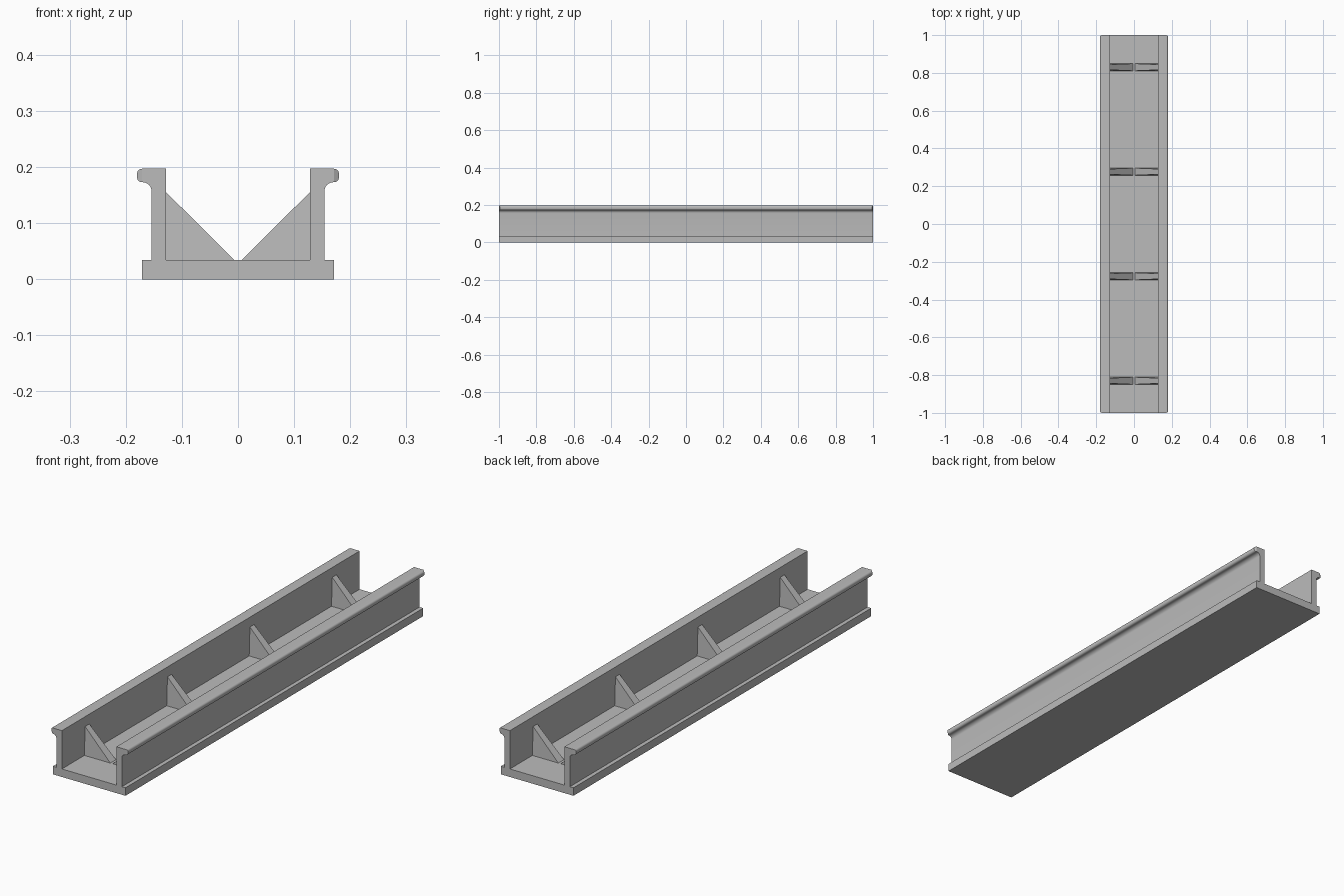
import bpy
import bmesh
from math import sin, cos, pi

cube = bpy.data.objects.get("Cube")
if cube:
    bpy.data.objects.remove(cube, do_unlink=True)

grey = bpy.data.materials.new("plain grey")
grey.use_nodes = True
COLOUR = (0.5, 0.5, 0.5, 1)
grey.diffuse_color = COLOUR
grey.node_tree.nodes["Principled BSDF"].inputs["Base Color"].default_value = COLOUR

FLOOR, TOP, INNER, OUTER, LIP = 0.034, 0.197, 0.128, 0.154, 0.171


def arc(cx, cz, r, start, end, steps=6):
    """Points on an arc, angles in quarter turns."""
    angles = [(start + (end - start) * i / steps) * pi / 2 for i in range(steps + 1)]
    return [(cx + r * cos(a), cz + r * sin(a)) for a in angles]


def finish(name, bm):
    bmesh.ops.recalc_face_normals(bm, faces=bm.faces)
    mesh = bpy.data.meshes.new(name)
    bm.to_mesh(mesh)
    bm.free()
    mesh.materials.append(grey)
    obj = bpy.data.objects.new(name, mesh)
    bpy.context.collection.objects.link(obj)
    bpy.ops.object.select_all(action='DESELECT')
    obj.select_set(True)
    bpy.context.view_layer.objects.active = obj
    bpy.ops.object.shade_smooth_by_angle()


# Channel: one half of the section, mirrored and extruded along y
half = [(0.171, 0), (0.171, FLOOR), (OUTER, FLOOR)]
half += arc(0.170, 0.157, 0.016, 2, 1)
half += arc(LIP, 0.182, 0.009, -1, 0)
half += arc(LIP, 0.188, 0.009, 0, 1)
half += [(INNER, TOP), (INNER, FLOOR)]
section = half + [(-x, z) for x, z in reversed(half)]

bm = bmesh.new()
front = bm.faces.new([bm.verts.new((x, -1, z)) for x, z in section])
back = bmesh.ops.extrude_face_region(bm, geom=[front])["geom"]
bmesh.ops.translate(bm, vec=(0, 2, 0),
                    verts=[g for g in back if isinstance(g, bmesh.types.BMVert)])

# Ease the outer corners at the ends of the lips
for side in (1, -1):
    bmesh.ops.bisect_plane(bm, geom=bm.verts[:] + bm.edges[:] + bm.faces[:],
                           plane_co=(side * (LIP + 0.0005), 0, 0), plane_no=(1, 0, 0))
for v in bm.verts:
    over = abs(v.co.x) - LIP - 0.0005
    if over > 0:
        v.co.y -= (0.6 * over) * (1 if v.co.y > 0 else -1)
finish("channel", bm)

# Triangular ribs, slightly thinner towards the top
for side, label in ((1, "left"), (-1, "right")):
    for n, y in enumerate((-0.83, -0.277, 0.277, 0.83), 1):
        bm = bmesh.new()
        loops = []
        for d in (-1, 1):
            loops.append([bm.verts.new((side * x, y + d * t, z)) for x, z, t in
                          ((0.006, FLOOR, 0.019), (INNER, FLOOR, 0.019), (INNER, 0.155, 0.014))])
        a, b = loops
        bm.faces.new(a)
        bm.faces.new(b)
        for i in range(3):
            j = (i + 1) % 3
            bm.faces.new((a[i], a[j], b[j], b[i]))
        finish(f"{label}_rib_{n}", bm)
